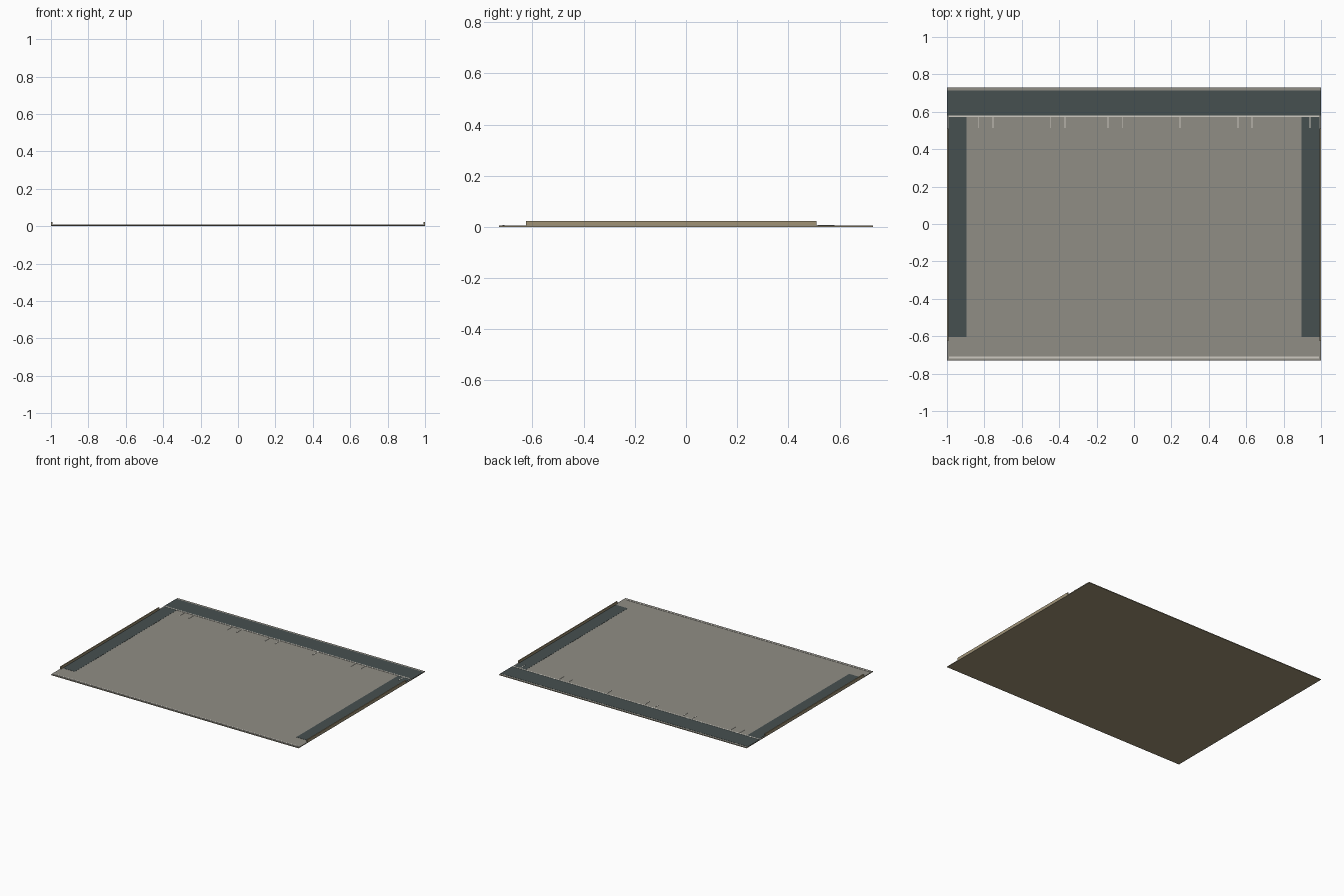
import bpy

cube = bpy.data.objects.get("Cube")
if cube:
    bpy.data.objects.remove(cube, do_unlink=True)


def material(name, rgb):
    m = bpy.data.materials.new(name)
    m.use_nodes = True
    m.diffuse_color = (*rgb, 1)
    m.node_tree.nodes["Principled BSDF"].inputs["Base Color"].default_value = (*rgb, 1)
    return m


concrete = material("warm grey concrete", (0.28, 0.27, 0.235))
asphalt = material("dark slate asphalt", (0.062, 0.08, 0.08))
paint = material("pale line paint", (0.62, 0.6, 0.54))
earth = material("tan stone", (0.35, 0.29, 0.18))


def box(name, x, y, z, mat):
    """Box spanning the given (low, high) ranges."""
    spans = (x, y, z)
    bpy.ops.mesh.primitive_cube_add(size=1, location=[(a + b) / 2 for a, b in spans])
    ob = bpy.context.object
    ob.name = name
    ob.scale = [b - a for a, b in spans]
    bpy.ops.object.transform_apply(location=False, rotation=False, scale=True)
    ob.data.materials.append(mat)
    return ob


BASE, TOP, ROAD, LINE = 0.004, 0.0055, 0.0065, 0.0075

# Ground slab with its paved surface
box("ground_slab", (-1, 1), (-0.73, 0.73), (0, BASE), earth)
box("pavement", (-1, 1), (-0.73, 0.73), (BASE, TOP), concrete)

# Back road and its kerb line, front line
box("back_road", (-1, 1), (0.58, 0.713), (TOP, ROAD), asphalt)
box("back_line", (-0.99, 0.99), (0.571, 0.58), (TOP, LINE), paint)
box("front_line", (-0.99, 0.99), (-0.718, -0.709), (TOP, LINE), paint)

# Side lanes and low boundary walls
for side, s in (("left", 1), ("right", -1)):
    box(side + "_lane", sorted((s * 0.895, s * 0.992)), (-0.605, 0.571), (TOP, ROAD), asphalt)
    box(side + "_wall", sorted((s * 0.992, s)), (-0.625, 0.51), (BASE, 0.023), earth)

# Short bay ticks along the back line
for i, x in enumerate((-0.83, -0.755, -0.445, -0.37, -0.14, -0.06, 0.245, 0.555, 0.63, 0.94)):
    box(f"bay_tick_{i + 1}", (x - 0.0025, x + 0.0025), (0.513, 0.571), (TOP, LINE), paint)
